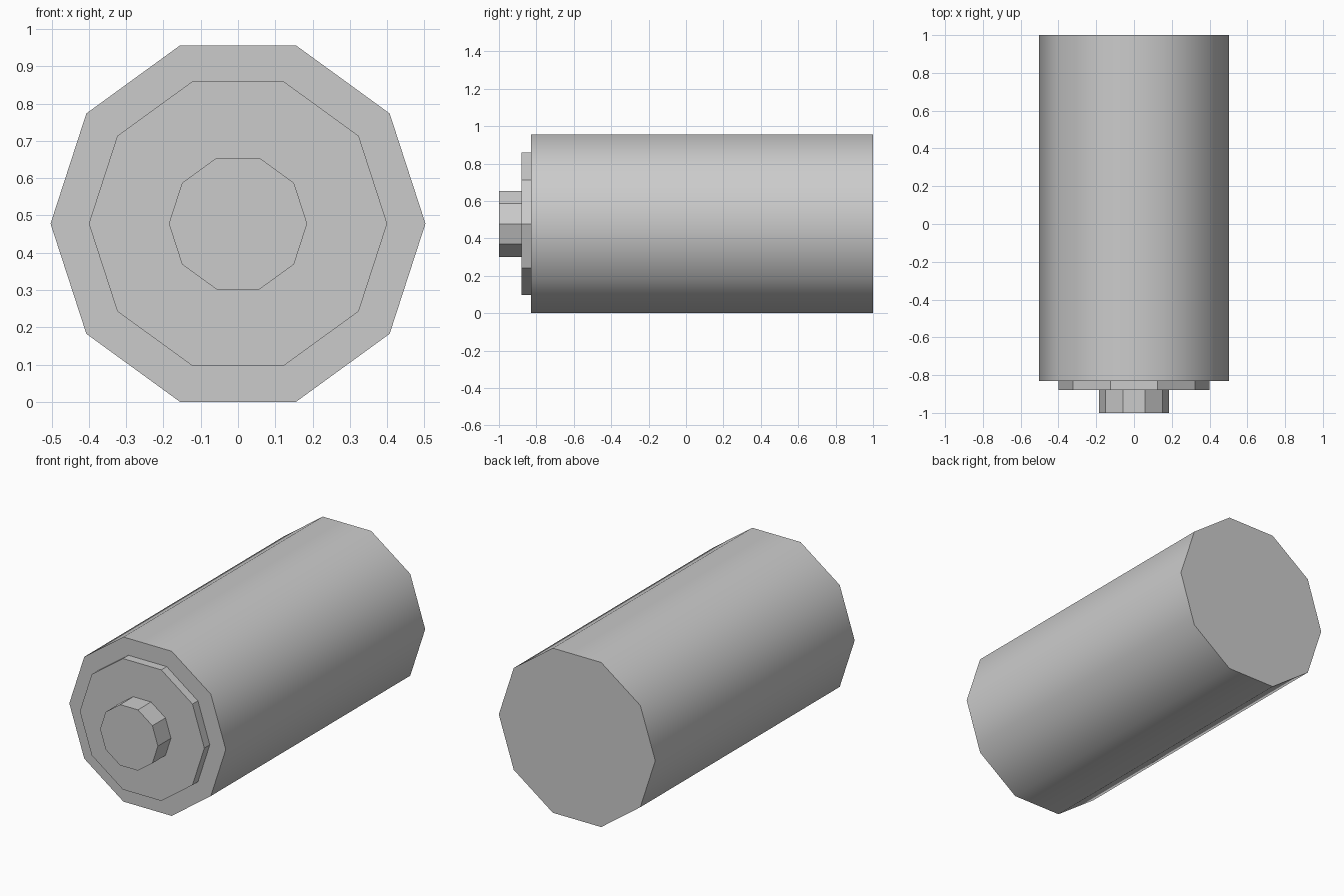
import bpy, bmesh
from math import cos, sin, pi, radians

if "Cube" in bpy.data.objects:
    bpy.data.objects.remove(bpy.data.objects["Cube"])

SIDES = 10
CENTRE_Z = 0.478


def prism(name, radius, y_front, y_back, smooth=False):
    """Ten-sided cylinder lying along y, with corners on the x axis."""
    bm = bmesh.new()
    rings = []
    for y in (y_front, y_back):
        rings.append([bm.verts.new((radius * cos(2 * pi * i / SIDES), y,
                                    CENTRE_Z + radius * sin(2 * pi * i / SIDES)))
                      for i in range(SIDES)])
    front, back = rings
    bm.faces.new(front)
    bm.faces.new(back[::-1])
    for i in range(SIDES):
        j = (i + 1) % SIDES
        bm.faces.new((front[i], back[i], back[j], front[j]))
    bmesh.ops.recalc_face_normals(bm, faces=bm.faces[:])
    mesh = bpy.data.meshes.new(name)
    bm.to_mesh(mesh)
    bm.free()
    obj = bpy.data.objects.new(name, mesh)
    bpy.context.collection.objects.link(obj)
    if smooth:
        bpy.ops.object.select_all(action='DESELECT')
        obj.select_set(True)
        bpy.context.view_layer.objects.active = obj
        bpy.ops.object.shade_smooth_by_angle(angle=radians(50))
    return obj


# Smooth main cylinder
prism("body", 0.5026, -0.83, 1.0, smooth=True)
# Faceted raised disc on the front
prism("collar", 0.40, -0.88, -0.83)
# Faceted stub at the tip
prism("terminal", 0.1855, -1.0, -0.88)
